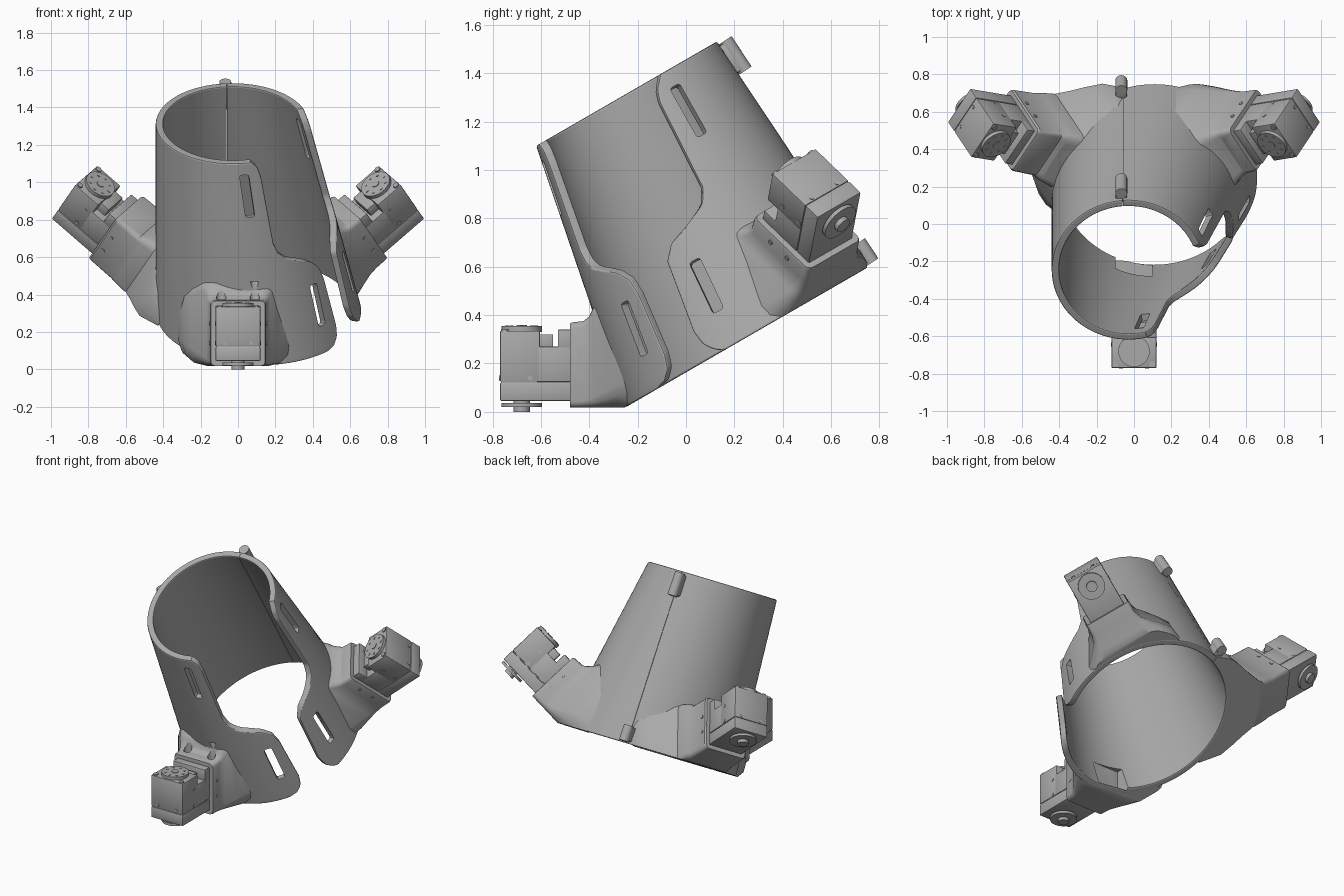
import bpy, bmesh
from math import sin, cos, pi, radians
from mathutils import Matrix, Vector

if "Cube" in bpy.data.objects:
    bpy.data.objects.remove(bpy.data.objects["Cube"])

grey = bpy.data.materials.new("plain grey")
grey.use_nodes = True
COL = (0.4, 0.4, 0.4, 1)
grey.diffuse_color = COL
grey.node_tree.nodes["Principled BSDF"].inputs["Base Color"].default_value = COL

TILT = radians(30)
LOW, HIGH = 0.141, 1.263          # cuff ends along its tilted axis
WALL = 0.04
AXIS = Vector((0, -sin(TILT), cos(TILT)))


def place(x, u, h):
    """Cuff coordinates (x, depth, height along axis) to world."""
    return Vector((x, u * cos(TILT) - h * sin(TILT), u * sin(TILT) + h * cos(TILT)))


def wall_point(angle, h, inset=0.0):
    t = (h - LOW) / (HIGH - LOW)
    a = radians(angle)
    x = 0.11 - 0.14 * t + (0.55 - 0.14 * t - inset) * cos(a)
    u = 0.37 + 0.075 * t + (0.578 - 0.146 * t - inset) * sin(a)
    return place(x, u, h)


def make(name, bm, matrix=None, angle=35):
    if matrix:
        bm.transform(matrix)
    bmesh.ops.recalc_face_normals(bm, faces=bm.faces)
    me = bpy.data.meshes.new(name)
    bm.to_mesh(me)
    bm.free()
    me.materials.append(grey)
    ob = bpy.data.objects.new(name, me)
    bpy.context.scene.collection.objects.link(ob)
    finish(ob, angle)
    return ob


def activate(ob):
    bpy.ops.object.select_all(action='DESELECT')
    ob.select_set(True)
    bpy.context.view_layer.objects.active = ob


def finish(ob, angle=35):
    activate(ob)
    bpy.ops.object.shade_smooth_by_angle(angle=radians(angle))


def cut(ob, cutter):
    activate(ob)
    mod = ob.modifiers.new("cut", 'BOOLEAN')
    mod.operation, mod.solver, mod.object = 'DIFFERENCE', 'EXACT', cutter
    bpy.ops.object.modifier_apply(modifier=mod.name)
    finish(ob)


def box(bm, x, y, z, bevel=0.0, matrix=None):
    """Box from three (low, high) ranges."""
    part = bmesh.new()
    bmesh.ops.create_cube(part, size=1)
    for v in part.verts:
        v.co = [lo + (c + 0.5) * (hi - lo) for c, (lo, hi) in zip(v.co, (x, y, z))]
    if bevel:
        bmesh.ops.bevel(part, geom=part.edges[:], offset=bevel, segments=2,
                        profile=0.5, affect='EDGES')
    merge(bm, part, matrix)


def rod(bm, start, end, r, sides=32):
    start, end = Vector(start), Vector(end)
    d = end - start
    part = bmesh.new()
    bmesh.ops.create_cone(part, cap_ends=True, segments=sides, radius1=r, radius2=r, depth=d.length)
    merge(bm, part, Matrix.Translation((start + end) / 2) @ d.to_track_quat('Z', 'Y').to_matrix().to_4x4())


def merge(bm, part, matrix):
    if matrix:
        part.transform(matrix)
    me = bpy.data.meshes.new("temp")
    part.to_mesh(me)
    part.free()
    bm.from_mesh(me)
    bpy.data.meshes.remove(me)


def loft(rings, cap_fan=True):
    """Closed rings joined by quads; flat caps or strips across a C shape."""
    bm = bmesh.new()
    rows = [[bm.verts.new(p) for p in ring] for ring in rings]
    n = len(rows[0])
    for a, b in zip(rows, rows[1:]):
        for i in range(n):
            bm.faces.new((a[i], a[(i + 1) % n], b[(i + 1) % n], b[i]))
    for row in (rows[0], rows[-1]):
        if cap_fan:
            bm.faces.new(row)
        else:
            for i in range(n // 2 - 1):
                bm.faces.new((row[i], row[i + 1], row[n - 2 - i], row[n - 1 - i]))
    return bm


# Cuff: a tapered shell whose two opening edges follow (height, angle) curves
FRONT_EDGE = [(.141, -48), (.155, -42), (.19, -38), (.25, -36.5), (.52, -37.5), (.59, -39.5),
              (.64, -45), (.67, -52), (.70, -61), (.74, -67), (.80, -69.5), (1.17, -70),
              (1.23, -71.5), (1.263, -76)]
BACK_EDGE = [(.141, -10), (.16, -14), (.207, -18), (.271, -19.6), (.577, -17.6), (.636, -12),
             (.665, -2), (.71, 9), (.77, 13), (1.163, 14), (1.212, 16), (1.263, 22)]


def edge_angle(curve, h):
    for (h0, a0), (h1, a1) in zip(curve, curve[1:]):
        if h <= h1:
            return a0 + (a1 - a0) * (h - h0) / (h1 - h0)
    return curve[-1][1]


ROWS, COLS = 80, 100
rings = []
for r in range(ROWS + 1):
    h = LOW + (HIGH - LOW) * r / ROWS
    a0, a1 = edge_angle(BACK_EDGE, h), 360 + edge_angle(FRONT_EDGE, h)
    angles = [a0 + (a1 - a0) * c / COLS for c in range(COLS + 1)]
    rings.append([wall_point(a, h) for a in angles] +
                 [wall_point(a, h, WALL) for a in reversed(angles)])
cuff = make("cuff", loft(rings, cap_fan=False))
mod = cuff.modifiers.new("round", 'BEVEL')
mod.width, mod.segments, mod.limit_method, mod.angle_limit = 0.009, 2, 'ANGLE', radians(50)
activate(cuff)
bpy.ops.object.modifier_apply(modifier=mod.name)

# Cutter for strap slots and the rear seam
bm = bmesh.new()
for angle, h in ((-47.5, 0.405), (-5.7, 0.41), (26, 1.075), (-82.5, 1.08)):
    p = wall_point(angle, h)
    along = (wall_point(angle, h + 0.1) - wall_point(angle, h - 0.1)).normalized()
    side = (wall_point(angle + 3, h) - wall_point(angle - 3, h)).normalized()
    m = Matrix((side, along, side.cross(along))).transposed().to_4x4()
    box(bm, (-.025, .025), (-.12, .12), (-.1, .1), 0.012, Matrix.Translation(p) @ m)
TILTED = Matrix.Rotation(TILT, 4, 'X')
box(bm, (-.061, -.059), (.7, 1.1), (0, 1.5), 0, TILTED)
slots = make("slot_cutter", bm)
cut(cuff, slots)

# Solid filling the cuff, used to trim the brackets
core = make("core_cutter", loft([[wall_point(i * 5, h, WALL * 0.6) for i in range(72)]
                                 for h in (-0.1, 1.4)]))
helpers = [slots, core]

# Hinge knuckles on the seam
for name, h0, h1 in (("lower_hinge", 0.15, 0.25), ("upper_hinge", 1.1, 1.25)):
    bm = bmesh.new()
    a, b = wall_point(103, h0), wall_point(103, h1)
    a.x = b.x = -0.068
    out = place(0, 0.042, 0)
    rod(bm, a + out, b + out, 0.032, 20)
    mid, d = (a + b) / 2, (b - a)
    m = Matrix.Translation(mid + out / 3) @ d.to_track_quat('Z', 'X').to_matrix().to_4x4()
    box(bm, (-.032, .032), (-.03, .03), (-d.length * .45, d.length * .45), 0.008, m)
    make(name, bm)

# Three motors with flared brackets, turned about the cuff axis
centre = place(0, 0.437, 0)
for side, turn, shift, flare in (("front", 0, 0, 1), ("left", 120, 0.036, 1),
                                 ("right", -120, 0.18, 1.5)):
    spin = (Matrix.Translation(centre) @ Matrix.Rotation(radians(turn), 4, AXIS)
            @ Matrix.Translation(-centre))

    # Bracket: rounded sections widening toward the cuff (y, half width, top)
    sections = []
    for y, w, top in ((-.48, .145, .365), (-.47, .15, .37), (-.425, .152, .375), (-.4, .16, .395),
                      (-.385, .17, .43), (-.37, .182, .46), (-.33, .212, .48), (-.28, .255, .48),
                      (-.22, .30, .47), (-.1, .32, .44)):
        if y > -.43:
            y += shift * (1 if y > -.39 else 0.6)
        w = .15 + (w - .15) * flare
        c, low = 0.025 + max(0, w - .15) * 0.7, 0.018
        corner = [(w - c * (1 - sin(a)), c * (1 - cos(a))) for a in (0, pi / 6, pi / 3, pi / 2)]
        half = [(x, low + d) for x, d in corner] + [(x, top - d) for x, d in reversed(corner)]
        sections.append([(x, y, z) for x, z in half] + [(-x, y, z) for x, z in reversed(half)])
    bracket = make(side + "_bracket", loft(sections), spin)
    cut(bracket, core)
    cut(bracket, slots)
    bm = bmesh.new()
    bm.from_mesh(bracket.data)
    bmesh.ops.bisect_plane(bm, geom=bm.verts[:] + bm.edges[:] + bm.faces[:],
                           plane_co=place(0, 0, LOW + 0.001), plane_no=AXIS, clear_inner=True)
    bmesh.ops.holes_fill(bm, edges=[e for e in bm.edges if e.is_boundary])
    bm.to_mesh(bracket.data)
    bm.free()

    # Inner pocket and the two screw wells
    bm = bmesh.new()
    box(bm, (-.1, .1), (-.28 + shift * .2, -.08 + shift), (.05, .22 + shift * .6))
    for x in (-.09, .09):
        rod(bm, (x, -.415 + shift * .6, .35), (x, -.415 + shift * .6, .47), 0.026, 16)
    pocket = make(side + "_pocket_cutter", bm, spin)
    helpers.append(pocket)
    cut(bracket, pocket)
    cut(cuff, pocket)

    # Motor body with stepped back and lower cover
    bm = bmesh.new()
    box(bm, (-.12, .12), (-.77, -.605), (.124, .335), 0.006)
    box(bm, (-.12, .12), (-.62, -.465), (.124, .27), 0.004)
    box(bm, (-.12, .12), (-.77, -.465), (.045, .12), 0.006)
    box(bm, (-.115, .115), (-.765, -.47), (.11, .13))
    box(bm, (-.075, .075), (-.62, -.55), (.26, .32), 0.004)
    box(bm, (-.12, .12), (-.53, -.465), (.26, .34), 0.004)
    make(side + "_motor", bm, spin)

    # Output discs, hub and screws
    bm = bmesh.new()
    y = -.68
    rod(bm, (0, y, .33), (0, y, .355), 0.084, 40)
    rod(bm, (0, y, .35), (0, y, .359), 0.022, 20)
    rod(bm, (0, y, .02), (0, y, .037), 0.084, 40)
    rod(bm, (0, y, .0), (0, y, .05), 0.034, 24)
    for i in range(8):
        a = i * pi / 4
        rod(bm, (.06 * cos(a), y + .06 * sin(a), .35), (.06 * cos(a), y + .06 * sin(a), .358), 0.008, 10)
    for s in (-1, 1):
        rod(bm, (s * .098, -.75, .33), (s * .098, -.75, .342), 0.016, 14)
        for py, pz, px in ((-.645, .14, .12), (-.645, .245, .12), (-.44, .14, .152), (-.44, .245, .152)):
            rod(bm, (s * (px - .01), py, pz), (s * (px + .003), py, pz), 0.011, 12)
        rod(bm, (s * .07, -.76, .14), (s * .07, -.773, .14), 0.01, 12)
    make(side + "_discs_and_screws", bm, spin)

for ob in helpers:
    bpy.data.objects.remove(ob)
